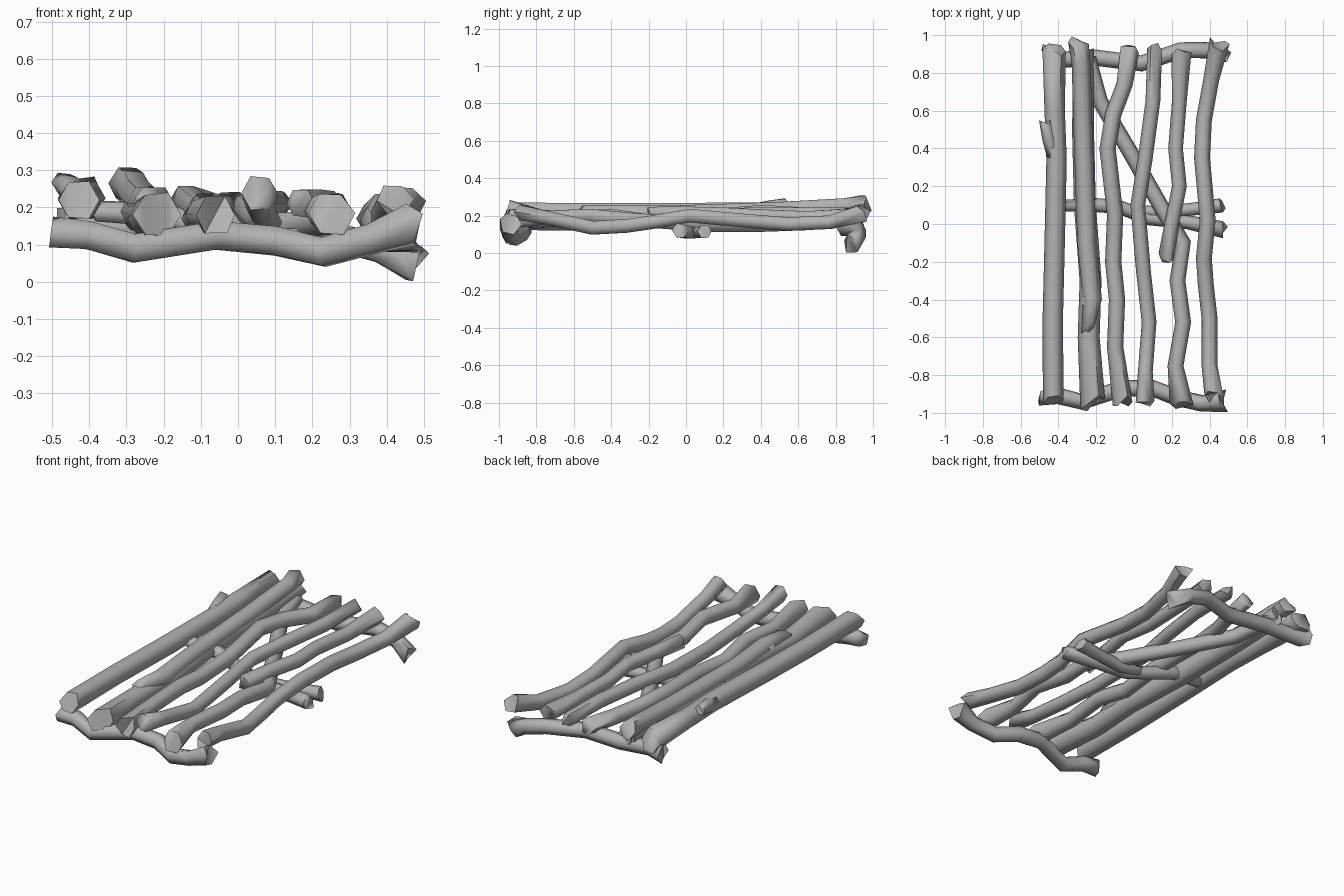
import bpy
import bmesh
import math
import random
from mathutils import Vector

default_cube = bpy.data.objects.get("Cube")
if default_cube:
    bpy.data.objects.remove(default_cube, do_unlink=True)

rng = random.Random(7)

# Single weathered grey material
wood = bpy.data.materials.new("weathered_grey_wood")
wood.use_nodes = True
grey = (.45, .45, .45, 1)
wood.diffuse_color = grey
wood.node_tree.nodes["Principled BSDF"].inputs["Base Color"].default_value = grey


def branch(name, path, radius, start_flare=1.0, end_flare=1.0, sides=6):
    """Sweep a polygon ring along a crooked path, with flared and broken ends."""
    points = [Vector(p) for p in path]
    last = len(points) - 1
    mesh_builder = bmesh.new()
    rings = []
    side_axis = None
    for index, point in enumerate(points):
        before = points[max(index - 1, 0)]
        after = points[min(index + 1, last)]
        tangent = (after - before).normalized()
        # Carry the frame along the path so the branch does not twist
        if side_axis is None:
            side_axis = tangent.cross(Vector((0, 0, 1)))
        side_axis = (side_axis - tangent * side_axis.dot(tangent)).normalized()
        up_axis = side_axis.cross(tangent)
        at_end = index in (0, last)
        flare = start_flare if index == 0 else end_flare if index == last else 1.0
        ring = []
        for corner in range(sides):
            angle = math.tau * corner / sides
            offset = side_axis * math.cos(angle) + up_axis * math.sin(angle)
            position = point + offset * radius * flare
            if at_end:
                # Splintered end: shift each corner along and across the branch
                position += tangent * rng.uniform(-.7, .7) * radius
                position -= offset * rng.uniform(0, .25) * radius
            ring.append(mesh_builder.verts.new(position))
        rings.append(ring)
    # Skin neighbouring rings, then cap both ends
    for lower, upper in zip(rings, rings[1:]):
        for corner in range(sides):
            following = (corner + 1) % sides
            mesh_builder.faces.new((lower[corner], lower[following],
                                    upper[following], upper[corner]))
    caps = [mesh_builder.faces.new(list(reversed(rings[0]))),
            mesh_builder.faces.new(rings[last])]
    bmesh.ops.triangulate(mesh_builder, faces=caps)
    bmesh.ops.recalc_face_normals(mesh_builder, faces=mesh_builder.faces)

    mesh = bpy.data.meshes.new(name)
    mesh_builder.to_mesh(mesh)
    mesh_builder.free()
    mesh.materials.append(wood)
    obj = bpy.data.objects.new(name, mesh)
    bpy.context.collection.objects.link(obj)
    bpy.ops.object.select_all(action="DESELECT")
    obj.select_set(True)
    bpy.context.view_layer.objects.active = obj
    bpy.ops.object.shade_smooth_by_angle(angle=math.radians(65))
    return obj


# Long deck branches, from the right edge to the left edge
branch("deck_branch_right_edge", [
    (-.43, -.92, .22), (-.43, -.5, .22), (-.42, -.1, .22),
    (-.41, .34, .225), (-.42, .6, .225), (-.42, .92, .225)], .054, 1.1, 1.3)
branch("deck_branch_right_edge_stub", [
    (-.42, .33, .23), (-.45, .45, .25), (-.47, .54, .265)], .036)
branch("deck_branch_second_lower", [
    (-.22, -.95, .18), (-.24, -.6, .17), (-.23, -.3, .18),
    (-.26, .1, .19), (-.27, .5, .2), (-.27, .9, .21)], .058, 1.25, 1.1)
branch("deck_branch_second_upper", [
    (-.24, -.55, .225), (-.22, -.4, .21), (-.25, -.1, .21),
    (-.26, .2, .22), (-.27, .5, .23), (-.28, .85, .25), (-.3, .97, .265)], .05, .8, 1.2)
branch("deck_branch_third", [
    (-.06, -.94, .18), (-.1, -.65, .18), (-.09, -.4, .2), (-.11, -.2, .17),
    (-.1, .05, .19), (-.14, .4, .22), (-.11, .58, .21), (-.05, .74, .19),
    (-.02, .92, .2)], .043, 1.4, 1.25)
branch("deck_branch_fourth", [
    (.06, -.93, .235), (.06, -.78, .2), (.08, -.52, .16), (.05, -.25, .17),
    (.02, .1, .2), (.06, .35, .21), (.1, .65, .21), (.11, .94, .21)], .039, 1.35, 1.1)
branch("deck_branch_fifth_upper", [
    (.17, -.18, .21), (.2, .0, .215), (.24, .2, .21), (.22, .4, .2),
    (.24, .65, .19), (.25, .91, .2)], .039, 1.15, 1.4)
branch("deck_branch_fifth_lower", [
    (.25, -.96, .185), (.22, -.75, .19), (.26, -.52, .2), (.23, -.3, .18),
    (.26, -.1, .165), (.15, .08, .15), (-.02, .38, .15),
    (-.18, .65, .16), (-.25, .9, .19)], .042, 1.6, 1.1)
branch("deck_branch_left_edge", [
    (.42, -.91, .22), (.4, -.75, .19), (.4, -.5, .135), (.38, -.32, .145),
    (.37, -.18, .165), (.39, .02, .2), (.36, .35, .17), (.37, .55, .155),
    (.41, .77, .165), (.45, .95, .215)], .042, 1.3, 1.4)

# Cross branches that carry the deck
branch("front_cross_branch", [
    (-.48, -.91, .135), (-.4, -.91, .125), (-.28, -.94, .09), (-.06, -.87, .125),
    (.1, -.87, .11), (.23, -.92, .08), (.36, -.95, .115), (.47, -.94, .16)],
    .044, 1.2, 1.5)
branch("middle_cross_branch", [
    (-.38, .1, .19), (-.2, .1, .18), (-.08, .09, .14), (.08, .03, .11),
    (.28, .01, .11), (.48, -.03, .12)], .037, 1, 1.25)
branch("middle_cross_branch_fork", [
    (.02, .07, .12), (.15, .06, .11), (.32, .08, .11), (.46, .1, .115)], .034, 1, 1.3)
branch("back_cross_branch", [
    (-.47, .89, .15), (-.38, .87, .15), (-.2, .88, .14), (.04, .85, .13),
    (.25, .92, .125), (.38, .92, .09), (.47, .89, .05)], .043, 1.4, 1.4)
